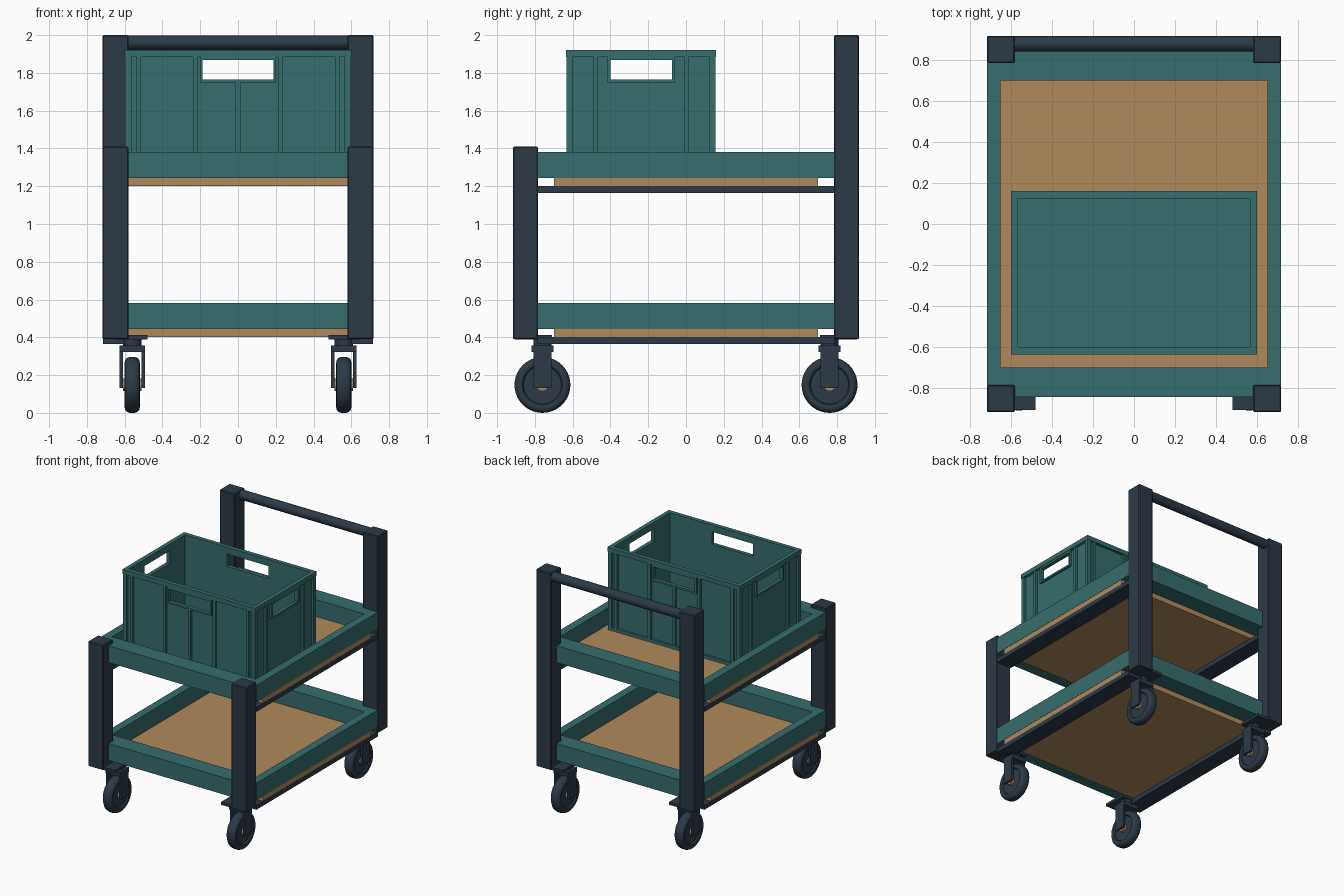
import bpy, bmesh, math
from mathutils import Matrix, Vector

if "Cube" in bpy.data.objects:
    bpy.data.objects.remove(bpy.data.objects["Cube"])


def material(name, rgb):
    m = bpy.data.materials.new(name)
    m.diffuse_color = (*rgb, 1)
    m.use_nodes = True
    m.node_tree.nodes["Principled BSDF"].inputs["Base Color"].default_value = m.diffuse_color
    return m


TEAL = material("teal", (0.037, 0.153, 0.153))
DARK = material("dark slate", (0.025, 0.042, 0.063))
WOOD = material("plywood tan", (0.434, 0.254, 0.107))


def finish(name, bm, mat, smooth=False):
    me = bpy.data.meshes.new(name)
    bmesh.ops.recalc_face_normals(bm, faces=bm.faces)
    bm.to_mesh(me)
    bm.free()
    me.materials.append(mat)
    ob = bpy.data.objects.new(name, me)
    bpy.context.collection.objects.link(ob)
    if smooth:
        bpy.ops.object.select_all(action='DESELECT')
        ob.select_set(True)
        bpy.context.view_layer.objects.active = ob
        bpy.ops.object.shade_smooth_by_angle(angle=math.radians(35))
    return ob


def add_box(bm, x0, x1, y0, y1, z0, z1):
    lo, hi = Vector((x0, y0, z0)), Vector((x1, y1, z1))
    size = Matrix.Diagonal([abs(v) for v in hi - lo]).to_4x4()
    bmesh.ops.create_cube(bm, size=1, matrix=Matrix.Translation((lo + hi) / 2) @ size)


def boxes(name, mat, *dims, bevel=0):
    bm = bmesh.new()
    for d in dims:
        add_box(bm, *d)
    ob = finish(name, bm, mat)
    if bevel:
        b = ob.modifiers.new("edge", 'BEVEL')
        b.width, b.segments = bevel, 1
    return ob


def lathe_x(name, mat, profile, centre, steps=40):
    """Revolve (x, radius) points around an axis parallel to x."""
    bm = bmesh.new()
    vs = [bm.verts.new((x, 0, r)) for x, r in profile]
    es = [bm.edges.new(p) for p in zip(vs, vs[1:])]
    bmesh.ops.spin(bm, geom=vs + es, cent=(0, 0, 0), axis=(1, 0, 0),
                   angle=2 * math.pi, steps=steps, use_duplicate=False)
    bmesh.ops.remove_doubles(bm, verts=bm.verts, dist=1e-5)
    bmesh.ops.translate(bm, verts=bm.verts, vec=centre)
    return finish(name, bm, mat, True)


# Corner posts: short at the front, tall at the rear
for sx in (-1, 1):
    for label, sy, top in (("front", -1, 1.41), ("rear", 1, 2.0)):
        boxes(label + "_post", DARK,
              (sx * 0.58, sx * 0.717, sy * 0.783, sy * 0.916, 0.39, top), bevel=0.006)

# Push handle between the rear posts
lathe_x("push_handle", DARK, [(-0.585, 0), (-0.585, 0.038), (0.585, 0.038), (0.585, 0)],
        (0, 0.877, 1.96), 24)

# Two shelves: bearers, board and raised rim
for label, z in (("lower", 0.365), ("upper", 1.165)):
    boxes(label + "_bearers", DARK,
          *[(s * 0.58, s * 0.716, -0.785, 0.785, z, z + 0.037) for s in (-1, 1)])
    boxes(label + "_board", WOOD, (-0.714, 0.714, -0.70, 0.70, z + 0.037, z + 0.079))
    rim = [(s * 0.65, s * 0.716, -0.785, 0.785, z + 0.079, z + 0.217) for s in (-1, 1)]
    rim += [(-0.65, 0.65, s * 0.70, s * 0.843, z + 0.079, z + 0.217) for s in (-1, 1)]
    boxes(label + "_rim", TEAL, *rim)

# Casters
R = 0.148
half = [(0.026, 0.0), (0.026, 0.10), (0.036, 0.106), (0.04, 0.118),
        (0.038, 0.132), (0.028, 0.143), (0.012, R)]
tyre = half + [(-x, r) for x, r in reversed(half)]
for sx in (-1, 1):
    for sy in (-1, 1):
        cx, cy = sx * 0.56, sy * 0.76
        lathe_x("caster_wheel", DARK, tyre, (cx, cy, R))
        lathe_x("caster_hub", WOOD, [(-0.05, 0), (-0.05, 0.033), (0.05, 0.033), (0.05, 0)],
                (cx, cy, R), 20)
        boxes("caster_fork", DARK,
              (cx - 0.067, cx - 0.05, cy - 0.047, cy + 0.047, 0.132, 0.33),
              (cx + 0.05, cx + 0.067, cy - 0.047, cy + 0.047, 0.132, 0.33),
              (cx - 0.067, cx + 0.067, cy - 0.058, cy + 0.058, 0.322, 0.358))
        bm = bmesh.new()
        bmesh.ops.create_cone(bm, cap_ends=True, segments=24, radius1=0.048, radius2=0.048,
                              depth=0.036, matrix=Matrix.Translation((cx, cy, 0.375)))
        finish("caster_swivel", bm, DARK, True)
        boxes("caster_plate", DARK,
              (cx - 0.08, cx + 0.08, sy * 0.71, sy * 0.905, 0.389, 0.412))

# Crate on the upper shelf, built about its own centre
CY, Z0, Z1 = -0.2375, 1.246, 1.922
HX, HY, T = 0.60, 0.3975, 0.035
Hz0, Hz1 = 1.765, 1.868
RIM = Z1 - 0.037


def crate_side(bm, length, depth, hole, ribs, turn):
    """One wall facing -y at the given depth, rotated into place about z."""
    start = len(bm.verts)
    inner, outer, rib = -(depth - T), -(depth - 0.022), -(depth - 0.004)
    end = length - T
    # wall panel around the hand hole
    add_box(bm, -end, end, outer, inner, Z0, Hz0)
    add_box(bm, -end, end, outer, inner, Hz1, RIM)
    for s in (-1, 1):
        add_box(bm, s * hole, s * end, outer, inner, Hz0, Hz1)
        # hand hole frame sides
        add_box(bm, s * hole, s * (hole + 0.015), rib, outer, Hz0 - 0.015, RIM)
    add_box(bm, -hole, hole, rib, outer, Hz0 - 0.015, Hz0)
    add_box(bm, -hole, hole, rib, outer, Hz1, RIM)
    # vertical ribs and foot band
    for x in ribs:
        top = Hz0 - 0.015 if abs(x) < hole else RIM
        add_box(bm, x - 0.012, x + 0.012, rib, outer, Z0, top)
    add_box(bm, -end, end, rib, outer, Z0, Z0 + 0.025)
    # rim
    add_box(bm, -length, length, -depth, inner, RIM, Z1)
    bm.verts.ensure_lookup_table()
    bmesh.ops.rotate(bm, verts=bm.verts[start:], cent=(0, 0, 0),
                     matrix=Matrix.Rotation(turn, 3, 'Z'))
    bmesh.ops.translate(bm, verts=bm.verts[start:], vec=(0, CY, 0))


for i, label in enumerate(("front", "right", "rear", "left")):
    bm = bmesh.new()
    if i % 2 == 0:
        crate_side(bm, HX, HY, 0.187, (-0.525, -0.225, 0, 0.225, 0.525), i * math.pi / 2)
    else:
        crate_side(bm, HY, HX, 0.163, (-0.24, 0.24), i * math.pi / 2)
    finish("crate_" + label, bm, TEAL)

boxes("crate_corners", TEAL,
      *[(sx * (HX - T), sx * (HX - 0.003), CY + sy * (HY - T), CY + sy * (HY - 0.003), Z0, RIM)
        for sx in (-1, 1) for sy in (-1, 1)])
boxes("crate_floor", TEAL, (-HX + T, HX - T, CY - HY + T, CY + HY - T, Z0, Z0 + 0.025))
